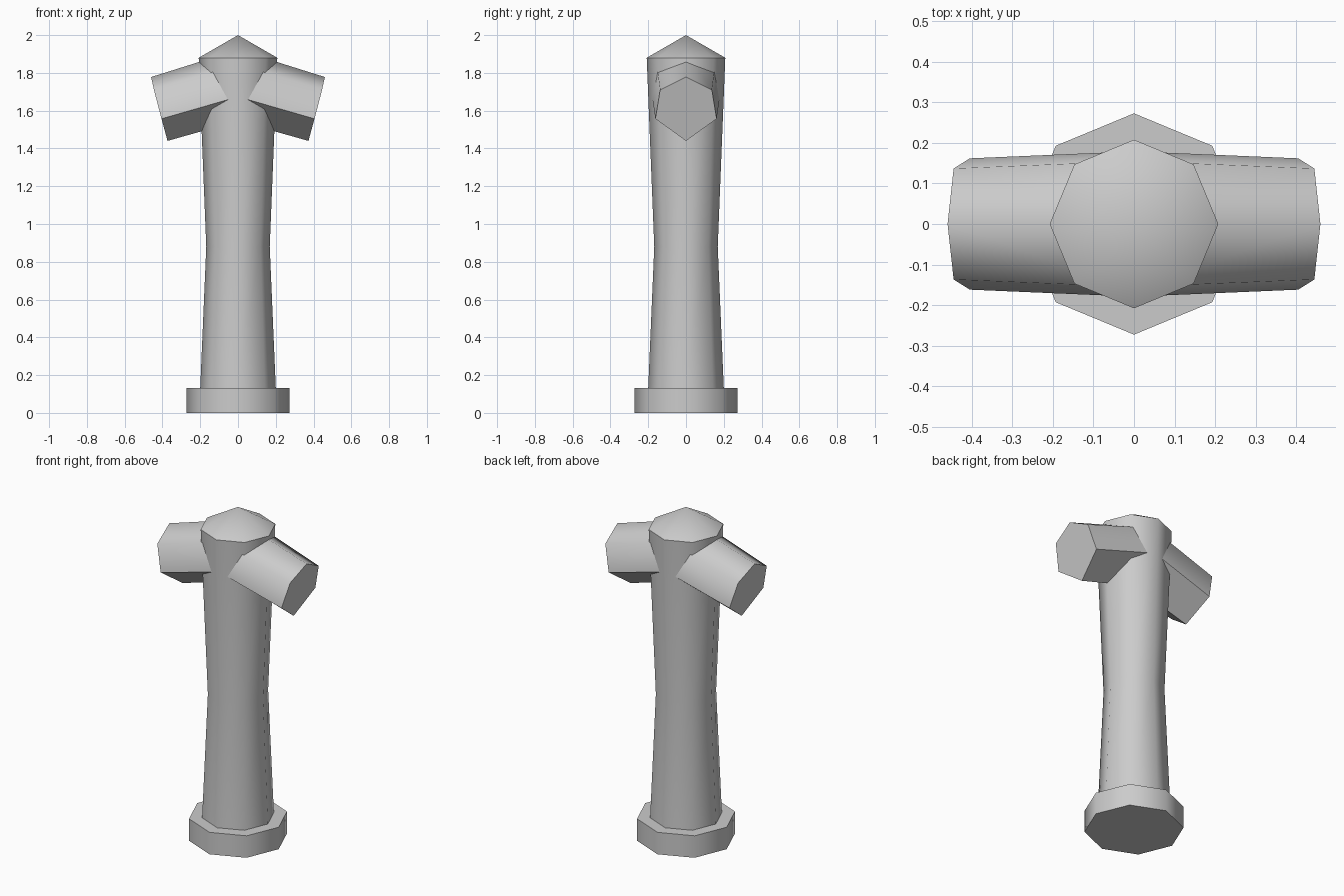
import bpy, bmesh
from math import cos, sin, pi, radians

if "Cube" in bpy.data.objects:
    bpy.data.objects.remove(bpy.data.objects["Cube"])


def finish(name, bm):
    bmesh.ops.recalc_face_normals(bm, faces=bm.faces)
    mesh = bpy.data.meshes.new(name)
    bm.to_mesh(mesh)
    bm.free()
    ob = bpy.data.objects.new(name, mesh)
    bpy.context.collection.objects.link(ob)
    bpy.ops.object.select_all(action='DESELECT')
    ob.select_set(True)
    bpy.context.view_layer.objects.active = ob
    bpy.ops.object.shade_smooth_by_angle(angle=radians(60))
    return ob


def loft(name, rings, apex=None):
    """Skin matching rings of points; close the top with a cap or a point."""
    bm = bmesh.new()
    vs = [[bm.verts.new(p) for p in ring] for ring in rings]
    n = len(vs[0])
    for a, b in zip(vs, vs[1:]):
        for i in range(n):
            j = (i + 1) % n
            bm.faces.new((a[i], a[j], b[j], b[i]))
    bm.faces.new(vs[0])
    if apex:
        tip = bm.verts.new(apex)
        for i in range(n):
            bm.faces.new((vs[-1][i], vs[-1][(i + 1) % n], tip))
    else:
        bm.faces.new(vs[-1])
    return finish(name, bm)


def octagon(r, z):
    return [(r * cos(i * pi / 4), r * sin(i * pi / 4), z) for i in range(8)]


# Octagonal foot plate
loft("base_plate", [octagon(0.273, 0), octagon(0.273, 0.133)])

# Waisted column with a pointed cap
loft("column", [octagon(0.2, 0.133), octagon(0.168, 0.88), octagon(0.208, 1.88)],
     apex=(0, 0, 2))

# Drooping six-sided side arms, tapering outwards from inside the column
inner = [(0.03, 0, 1.913), (0.03, 0.154, 1.835), (0.03, 0.178, 1.665),
         (0.03, 0, 1.537), (0.03, -0.178, 1.665), (0.03, -0.154, 1.835)]
outer = [(0.46, 0, 1.778), (0.445, 0.137, 1.71), (0.405, 0.162, 1.557),
         (0.373, 0, 1.44), (0.405, -0.162, 1.557), (0.445, -0.137, 1.71)]
for side, name in ((1, "right_arm"), (-1, "left_arm")):
    loft(name, [[(side * x, y, z) for x, y, z in ring] for ring in (inner, outer)])
